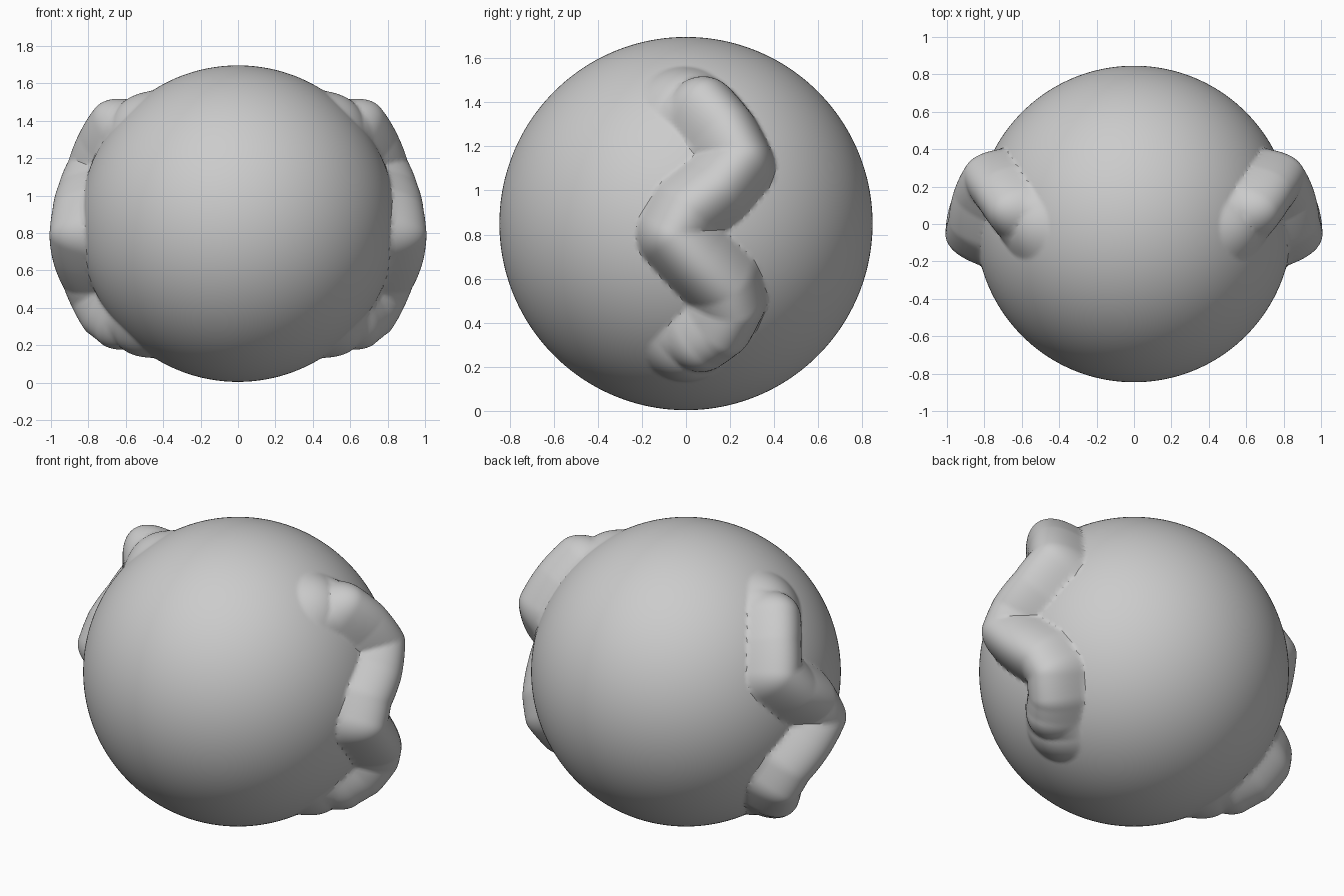
import bpy, bmesh
from mathutils import Vector
from mathutils.geometry import intersect_point_line

if "Cube" in bpy.data.objects:
    bpy.data.objects.remove(bpy.data.objects["Cube"])

R = 0.846                       # ball radius
CZ = 0.85                       # ball centre height
RIDGE_W, RIDGE_H = 0.18, 0.165  # half width and height of the winding ridge

# Winding centre line seen from the side: y, z, relative height
PATH = [(-0.01, 1.45, 0.3), (0.08, 1.38, 0.85), (0.17, 1.27, 0.9), (0.24, 1.13, 0.95),
        (0.14, 1.01, 0.9), (0.01, 0.91, 0.9), (-0.05, 0.80, 1.0), (0.05, 0.69, 1.0),
        (0.17, 0.57, 1.0), (0.20, 0.48, 1.05), (0.15, 0.38, 1.0), (0.07, 0.31, 0.8),
        (0.0, 0.24, 0.4)]


def on_ball(y, z):
    z -= CZ
    return Vector(((R * R - y * y - z * z) ** 0.5, y, z))


points = [(on_ball(y, z), h) for y, z, h in PATH]


def ridge_height(p):
    """Rounded bump measured from the nearest stretch of the path."""
    best = 0.0
    for (a, ha), (b, hb) in zip(points, points[1:]):
        q, t = intersect_point_line(p, a, b)
        t = min(max(t, 0), 1)
        d = (p - a.lerp(b, t)).length / RIDGE_W
        if d < 1:
            best = max(best, (ha + (hb - ha) * t) * (1 - d * d) ** 1.25)
    return best * RIDGE_H


# Ball with a mirrored ridge raised on each side
bm = bmesh.new()
bmesh.ops.create_icosphere(bm, subdivisions=7, radius=R)
for v in bm.verts:
    side = Vector((abs(v.co.x), v.co.y, v.co.z))
    if side.x > 0.4 and abs(side.y) < 0.5:
        v.co *= 1 + ridge_height(side) / R
    v.co.z += CZ
mesh = bpy.data.meshes.new("ridged_ball")
bm.to_mesh(mesh)
bm.free()
ball = bpy.data.objects.new("ridged_ball", mesh)
bpy.context.collection.objects.link(ball)
bpy.context.view_layer.objects.active = ball
ball.select_set(True)
bpy.ops.object.shade_smooth_by_angle()
